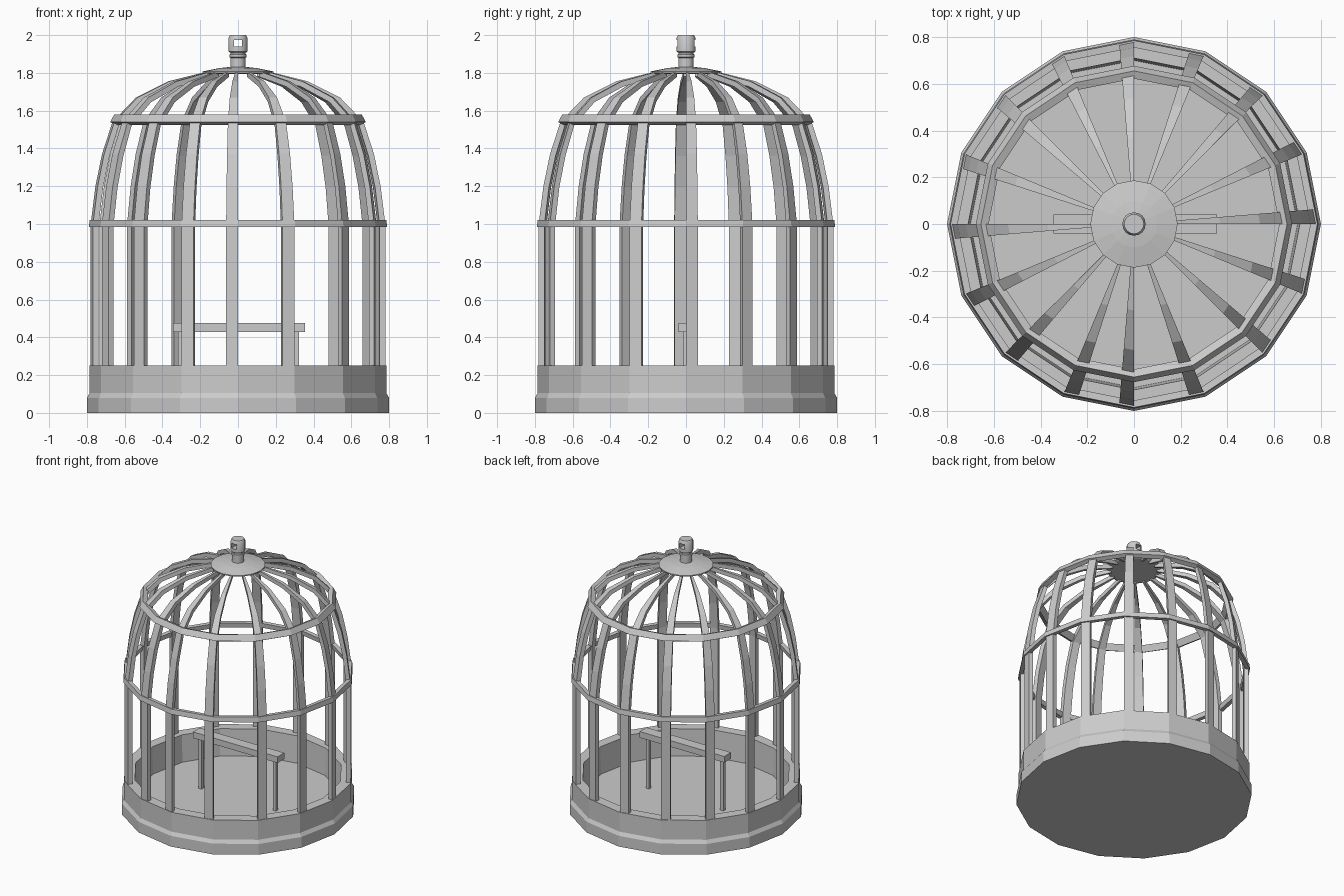
import bpy, bmesh, math
from mathutils import Vector

if "Cube" in bpy.data.objects:
    bpy.data.objects.remove(bpy.data.objects["Cube"])

N = 16


def corner(k):
    a = 2 * math.pi * k / N
    return Vector((math.cos(a), math.sin(a), 0))


def finish(name, bm, smooth=False):
    bmesh.ops.recalc_face_normals(bm, faces=bm.faces)
    me = bpy.data.meshes.new(name)
    bm.to_mesh(me)
    bm.free()
    ob = bpy.data.objects.new(name, me)
    bpy.context.collection.objects.link(ob)
    if smooth:
        bpy.ops.object.select_all(action='DESELECT')
        ob.select_set(True)
        bpy.context.view_layer.objects.active = ob
        bpy.ops.object.shade_smooth_by_angle(angle=math.radians(35))
    return ob


def lathe(name, profile, closed=False, smooth=False):
    """Revolve (radius, z) points; open profiles get flat end caps."""
    bm = bmesh.new()
    loops = [[bm.verts.new(corner(k) * r + Vector((0, 0, z))) for k in range(N)]
             for r, z in profile]
    for i in range(len(loops) if closed else len(loops) - 1):
        a, b = loops[i], loops[(i + 1) % len(loops)]
        for k in range(N):
            j = (k + 1) % N
            bm.faces.new((a[k], a[j], b[j], b[k]))
    if not closed:
        bm.faces.new(loops[0])
        bm.faces.new(loops[-1])
    return finish(name, bm, smooth)


def box(name, centre, size):
    bm = bmesh.new()
    bmesh.ops.create_cube(bm, size=1)
    bmesh.ops.scale(bm, vec=size, verts=bm.verts)
    bmesh.ops.translate(bm, vec=centre, verts=bm.verts)
    return finish(name, bm)


# Base tray with sunken floor
lathe("base_tray", [(0.80, 0), (0.80, 0.08), (0.785, 0.105), (0.785, 0.25),
                    (0.71, 0.25), (0.70, 0.05)])

# Bars: flat strips lying along one end of each facet, tapering to the crown
outer = [(0.78, 0.245), (0.78, 1.0), (0.755, 1.2), (0.72, 1.37), (0.665, 1.54),
         (0.54, 1.67), (0.37, 1.755), (0.16, 1.808)]
inner = [(0.75, 0.245), (0.75, 0.995), (0.726, 1.193), (0.691, 1.36), (0.641, 1.522),
         (0.524, 1.645), (0.361, 1.727), (0.155, 1.780)]
FRACTION = 0.21


def bar(name, k, step):
    v0 = corner(k)
    v1 = v0.lerp(corner(k + step), FRACTION)
    bm = bmesh.new()
    rows = []
    for (ro, zo), (ri, zi) in zip(outer, inner):
        rows.append([bm.verts.new(d * r + Vector((0, 0, z)))
                     for d, r, z in ((v0, ro, zo), (v1, ro, zo), (v1, ri, zi), (v0, ri, zi))])
    for a, b in zip(rows, rows[1:]):
        for i in range(4):
            j = (i + 1) % 4
            bm.faces.new((a[i], a[j], b[j], b[i]))
    bm.faces.new(rows[0])
    bm.faces.new(rows[-1])
    finish(name, bm)


for k in range(N):
    # The two front bars lean to the other side of their corner
    bar(f"bar_{k + 1}", k, -1 if k in (12, 13) else 1)

# Hoops
lathe("middle_hoop", [(0.79, 0.985), (0.785, 1.022), (0.755, 1.02), (0.76, 0.985)], closed=True)
lathe("upper_hoop", [(0.677, 1.54), (0.655, 1.58), (0.622, 1.567), (0.648, 1.525)], closed=True)

# Crown plate
lathe("crown_plate", [(0.17, 1.793), (0.187, 1.80), (0.187, 1.808), (0.10, 1.825), (0.04, 1.832)])

# Hanging post with a square hole through its head
post = lathe("hanging_post", [(0.04, 1.82), (0.04, 1.88), (0.046, 1.883), (0.046, 1.897),
                              (0.04, 1.90), (0.04, 1.907), (0.05, 1.913), (0.05, 1.985),
                              (0.042, 2.0)], smooth=True)
cutter = box("hole_cutter", (0, 0, 1.957), (0.042, 0.2, 0.036))
cutter.hide_render = True
cutter.hide_viewport = False
cutter.display_type = 'WIRE'
mod = post.modifiers.new("hole", 'BOOLEAN')
mod.operation = 'DIFFERENCE'
mod.solver = 'EXACT'
mod.object = cutter
bpy.context.view_layer.objects.active = post
bpy.ops.object.modifier_apply(modifier=mod.name)
bpy.data.objects.remove(cutter)

# Perch
box("perch_plank", (0.005, 0, 0.452), (0.70, 0.08, 0.046))
for side, x in (("left", -0.305), ("right", 0.31)):
    box(f"perch_{side}_leg", (x, 0, 0.24), (0.026, 0.026, 0.385))
